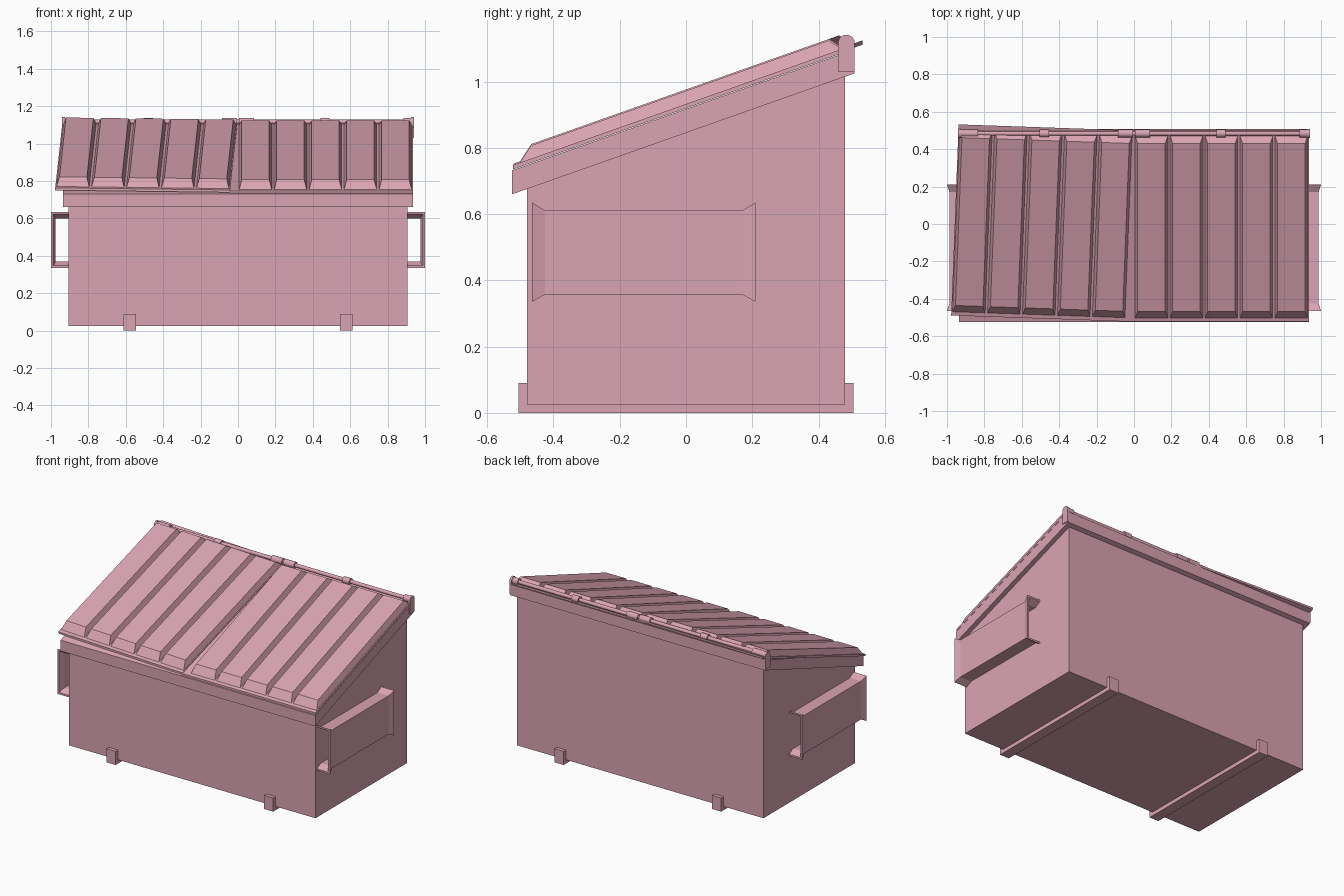
import bpy, bmesh, math
from mathutils import Matrix, Vector

if "Cube" in bpy.data.objects:
    bpy.data.objects.remove(bpy.data.objects["Cube"])

SLOPE = 0.353
PINK = bpy.data.materials.new("pink_paint")
PINK.diffuse_color = (0.70, 0.37, 0.45, 1)
PINK.use_nodes = True
PINK.node_tree.nodes["Principled BSDF"].inputs["Base Color"].default_value = PINK.diffuse_color


def slope_z(y, h=0.0):
    """Height of the sloping rim plane at depth y, plus an offset h."""
    return 0.845 + SLOPE * y + h


def loft(bm, rings, close=False):
    """Skin equal-length rings of points; cap the ends or close the loop."""
    vs = [[bm.verts.new(p) for p in r] for r in rings]
    n = len(rings[0])
    pairs = list(zip(vs, vs[1:])) + ([(vs[-1], vs[0])] if close else [])
    for a, b in pairs:
        for i in range(n):
            bm.faces.new((a[i], a[(i + 1) % n], b[(i + 1) % n], b[i]))
    if not close:
        bm.faces.new(vs[0][::-1])
        bm.faces.new(vs[-1])


def finish(name, bm, matrix=None):
    bmesh.ops.recalc_face_normals(bm, faces=bm.faces)
    if matrix:
        bm.transform(matrix)
    me = bpy.data.meshes.new(name)
    bm.to_mesh(me)
    bm.free()
    me.materials.append(PINK)
    ob = bpy.data.objects.new(name, me)
    bpy.context.collection.objects.link(ob)
    return ob


def sloped_rect(x0, x1, y0, y1, h):
    return [(x, y, slope_z(y, h)) for x, y in ((x0, y0), (x1, y0), (x1, y1), (x0, y1))]


def flat_rect(x, y, z):
    return [(-x, -y, z), (x, -y, z), (x, y, z), (-x, y, z)]


def extrude_profile(bm, pts, x0, x1):
    """Extrude a (y, z) profile along x."""
    loft(bm, [[(x, y, z) for y, z in pts] for x in (x0, x1)])


def mirror_x(ob):
    ob.modifiers.new("mirror", 'MIRROR').use_axis[0] = True


# Hollow bin body with sloping open top
bm = bmesh.new()
loft(bm, [flat_rect(0.885, 0.46, 0.045),
          sloped_rect(-0.885, 0.885, -0.46, 0.46, 0.05),
          sloped_rect(-0.905, 0.905, -0.48, 0.48, 0.05),
          flat_rect(0.905, 0.48, 0.025)])
finish("bin_body", bm)

# Rim frame around the opening
bm = bmesh.new()
out, inn = (-0.935, 0.935, -0.525, 0.508), (-0.89, 0.89, -0.465, 0.465)
loft(bm, [sloped_rect(*out, 0), sloped_rect(*out, 0.072),
          sloped_rect(*inn, 0.072), sloped_rect(*inn, 0)], close=True)
finish("rim", bm)

# Floor skids with upturned ends
bm = bmesh.new()
extrude_profile(bm, [(-0.505, 0), (0.505, 0), (0.505, 0.09), (0.48, 0.09),
                     (0.48, 0.025), (-0.48, 0.025), (-0.48, 0.09), (-0.505, 0.09)], 0.545, 0.612)
mirror_x(finish("floor_skid", bm))

# Side fork pockets: U-shaped channels flared at both ends
bm = bmesh.new()
t = 0.012
rings = []
for y, x, z0, z1 in ((-0.465, 1.0, 0.335, 0.635), (-0.425, 0.987, 0.357, 0.611),
                     (0.17, 0.987, 0.357, 0.611), (0.21, 1.0, 0.335, 0.635)):
    rings.append([(px, y, pz) for px, pz in (
        (0.9, z0), (x, z0), (x, z1), (0.9, z1),
        (0.9, z1 - t), (x - t, z1 - t), (x - t, z0 + t), (0.9, z0 + t))])
loft(bm, rings)
mirror_x(finish("fork_pocket", bm))

# Hinge ears with rounded tops
HY, HZ = 0.484, 1.116
bm = bmesh.new()
arc = [(HY + 0.025 * math.cos(a), HZ + 0.025 * math.sin(a))
       for a in (math.pi * i / 12 for i in range(13))]
extrude_profile(bm, arc + [(HY - 0.025, 1.03), (HY + 0.025, 1.03)], 0.925, 0.94)
mirror_x(finish("hinge_ear", bm))


def tube(bm, x0, x1, r):
    m = Matrix.Translation(((x0 + x1) / 2, HY, HZ)) @ Matrix.Rotation(math.pi / 2, 4, 'Y')
    bmesh.ops.create_cone(bm, cap_ends=True, segments=16, radius1=r, radius2=r,
                          depth=x1 - x0, matrix=m)


# Hinge rod and knuckles
bm = bmesh.new()
tube(bm, -0.93, 0.93, 0.012)
rod = finish("hinge_rod", bm)
bm = bmesh.new()
for x0, x1 in ((-0.925, -0.835), (-0.505, -0.455), (-0.085, -0.006),
               (0.006, 0.085), (0.44, 0.49), (0.885, 0.925)):
    tube(bm, x0, x1, 0.021)
knuckles = finish("hinge_knuckles", bm)
for ob in (rod, knuckles):
    bpy.context.view_layer.objects.active = ob
    ob.select_set(True)
    bpy.ops.object.shade_smooth_by_angle(angle=math.radians(40))
    ob.select_set(False)


def lid(name, x0, lip, matrix=None):
    """Thin flange carrying five raised panels separated by V grooves."""
    bm = bmesh.new()
    edge = (x0 - lip, x0 + 0.935, -0.522, 0.5)
    loft(bm, [sloped_rect(*edge, 0.074), sloped_rect(*edge, 0.087)])
    pitch = 0.935 / 5
    for i in range(5):
        a, b = x0 + i * pitch, x0 + (i + 1) * pitch
        loft(bm, [sloped_rect(a + 0.005, b - 0.005, -0.505, 0.475, 0.083),
                  sloped_rect(a + 0.02, b - 0.02, -0.468, 0.43, 0.127)])
    finish(name, bm, matrix)


# Right lid sits square; left lid is twisted slightly in the lid plane
lid("right_lid", 0.0, 0.045)
pivot = Vector((0, 0.53, slope_z(0.53)))
twist = (Matrix.Translation(pivot + Vector((0, 0, 0.004)))
         @ Matrix.Rotation(math.radians(-2.1), 4, Vector((0, -SLOPE, 1)).normalized())
         @ Matrix.Translation(-pivot))
lid("left_lid", -0.938, 0.0, twist)
